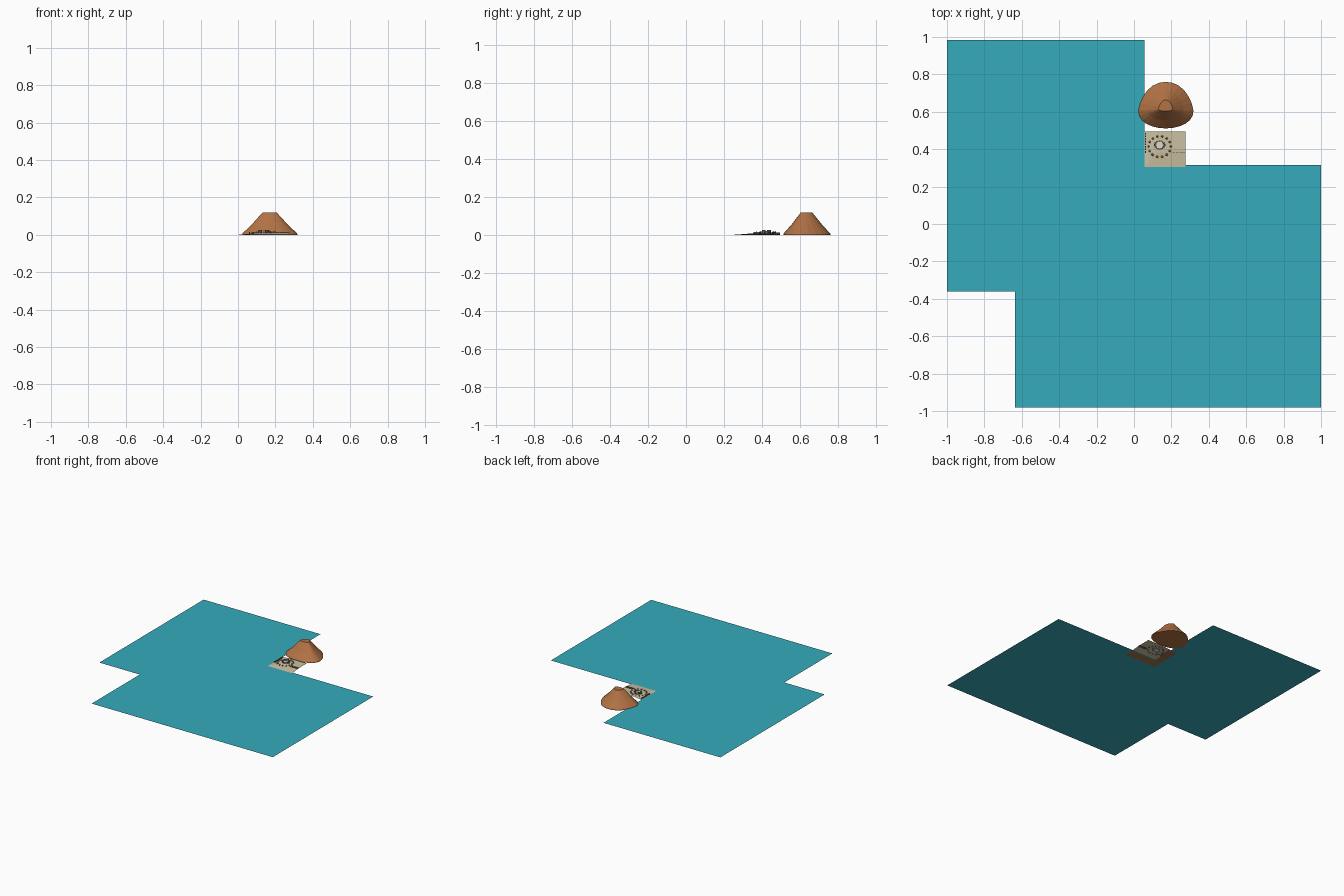
import bpy, bmesh, math

if "Cube" in bpy.data.objects:
    bpy.data.objects.remove(bpy.data.objects["Cube"])

def mat(name, r, g, b):
    m = bpy.data.materials.new(name)
    m.diffuse_color = (r, g, b, 1)
    m.use_nodes = True
    m.node_tree.nodes["Principled BSDF"].inputs["Base Color"].default_value = m.diffuse_color
    return m

WATER = mat("water teal", 0.037, 0.41, 0.50)
SAND = mat("pale sand", 0.60, 0.53, 0.36)
WET = mat("wet brown sand", 0.36, 0.17, 0.07)
ROCK = mat("mountain brown", 0.45, 0.17, 0.06)
STONE = mat("grey stone", 0.22, 0.20, 0.17)
ROOF = mat("orange roof", 0.50, 0.22, 0.08)
WOOD = mat("dark wood", 0.10, 0.06, 0.035)
PLASTER = mat("light plaster", 0.75, 0.70, 0.58)
POND = mat("pond blue", 0.08, 0.40, 0.55)

def build(name, bm, *mats):
    me = bpy.data.meshes.new(name)
    bm.to_mesh(me)
    bm.free()
    ob = bpy.data.objects.new(name, me)
    bpy.context.collection.objects.link(ob)
    for m in mats:
        me.materials.append(m)
    return ob

def box(bm, x, y, z0, z1, sx, sy, ang=0):
    # box given by centre, height range, size and turn
    c, s = math.cos(ang), math.sin(ang)
    ring = [(-sx/2, -sy/2), (sx/2, -sy/2), (sx/2, sy/2), (-sx/2, sy/2)]
    lo, hi = [[bm.verts.new((x + c*a - s*b, y + s*a + c*b, z)) for a, b in ring]
              for z in (z0, z1)]
    bm.faces.new(lo[::-1])
    bm.faces.new(hi)
    for i in range(4):
        j = (i + 1) % 4
        bm.faces.new((lo[i], lo[j], hi[j], hi[i]))

def cone(bm, x, y, z0, z1, r0, r1, n=10):
    lo, hi = [[bm.verts.new((x + r*math.cos(2*math.pi*i/n), y + r*math.sin(2*math.pi*i/n), z))
               for i in range(n)] for r, z in ((r0, z0), (r1, z1))]
    bm.faces.new(lo[::-1])
    bm.faces.new(hi)
    for i in range(n):
        j = (i + 1) % n
        bm.faces.new((lo[i], lo[j], hi[j], hi[i]))

# Water sheet: stepped outline
LEVEL = 0.005
bm = bmesh.new()
bm.faces.new([bm.verts.new((x, y, LEVEL)) for x, y in (
    (-1, -0.36), (-0.635, -0.36), (-0.635, -0.98), (1, -0.98),
    (1, 0.315), (0.055, 0.315), (0.055, 0.985), (-1, 0.985))])
build("water", bm, WATER)

# Beach plot: slopes up out of the water on two sides
X0, X1, Y0, Y1 = 0.0, 0.275, 0.235, 0.495

def ground(x, y):
    d = min((x - X0) / 0.055, (y - Y0) / 0.07)
    return LEVEL * d if d < 1 else LEVEL + 0.008 * min(1, (d - 1) / 1.2)

bm = bmesh.new()
xs = [X0, 0.055] + [0.055 + 0.022 * i for i in range(1, 11)]
ys = [Y0, 0.305] + [0.305 + 0.019 * i for i in range(1, 11)]
grid = [[bm.verts.new((x, y, ground(x, y))) for x in xs] for y in ys]
for j in range(len(ys) - 1):
    for i in range(len(xs) - 1):
        f = bm.faces.new((grid[j][i], grid[j][i+1], grid[j+1][i+1], grid[j+1][i]))
        f.material_index = 1 if i == 0 or j == 0 else 0
build("beach", bm, SAND, WET)

# Mountain: lopsided truncated cone lofted between base and summit outlines
N = 24

def outline(cx, cy, rx, back, front, sharp):
    pts = []
    for i in range(N):
        a = 2 * math.pi * i / N
        c, s = math.cos(a), math.sin(a)
        y = back * s if s > 0 else -front * abs(s) ** sharp
        pts.append((cx + rx * c * (1 - 0.06 * max(0, math.sin(2*abs(math.asin(s))) if s > 0 else 0)), cy + y))
    return pts

base = outline(0.17, 0.605, 0.148, 0.155, 0.094, 0.9)
top = outline(0.169, 0.612, 0.038, 0.051, 0.008, 1.0)
bm = bmesh.new()
loops = []
for t, z in ((0, 0.0), (0.02, 0.008), (0.48, 0.056), (0.74, 0.088), (1, 0.119)):
    loops.append([bm.verts.new((p[0] + (q[0]-p[0])*t, p[1] + (q[1]-p[1])*t, z))
                  for p, q in zip(base, top)])
for a, b in zip(loops, loops[1:]):
    for i in range(N):
        j = (i + 1) % N
        bm.faces.new((a[i], a[j], b[j], b[i]))
bm.faces.new(loops[0][::-1])
bm.faces.new(loops[-1])
build("mountain", bm, ROCK)

# Central hall on a low mound, ringed by a stone wall
CX, CY = 0.137, 0.422
bm = bmesh.new()
cone(bm, CX, CY, 0.006, 0.020, 0.024, 0.020, 12)
build("hall", bm, PLASTER)
bm = bmesh.new()
for i in range(12):
    a = 2 * math.pi * i / 12
    box(bm, CX + 0.027*math.cos(a), CY + 0.021*math.sin(a), 0.006,
        0.027 if i % 3 else 0.022, 0.007, 0.009, a)
build("ring_wall", bm, STONE)

# Little huts on a loop around the hall
bm, rf = bmesh.new(), bmesh.new()
for i in range(14):
    a = 2 * math.pi * i / 14
    x, y = CX + 0.060*math.cos(a), CY - 0.008 + 0.056*math.sin(a)
    g = ground(x, y)
    box(bm, x, y, g - 0.003, g + 0.003, 0.009, 0.007, a)
    cone(rf, x, y, g + 0.003, g + 0.007, 0.0065, 0.001, 6)
build("hut_walls", bm, WOOD)
build("hut_roofs", rf, ROOF)

# Palisade along the shore and fences along the road
bm = bmesh.new()
for i in range(8):
    y = 0.385 + 0.014 * i
    box(bm, 0.062, y, 0.003, 0.014, 0.004, 0.009)
for y in (0.380, 0.393):
    for i in range(4):
        box(bm, 0.213 + 0.018*i, y, 0.009, 0.016, 0.014, 0.0025)
build("palisade", bm, WOOD)

# Small pond
bm = bmesh.new()
cone(bm, 0.096, 0.374, 0.004, 0.0135, 0.008, 0.008, 10)
build("pond", bm, POND)
